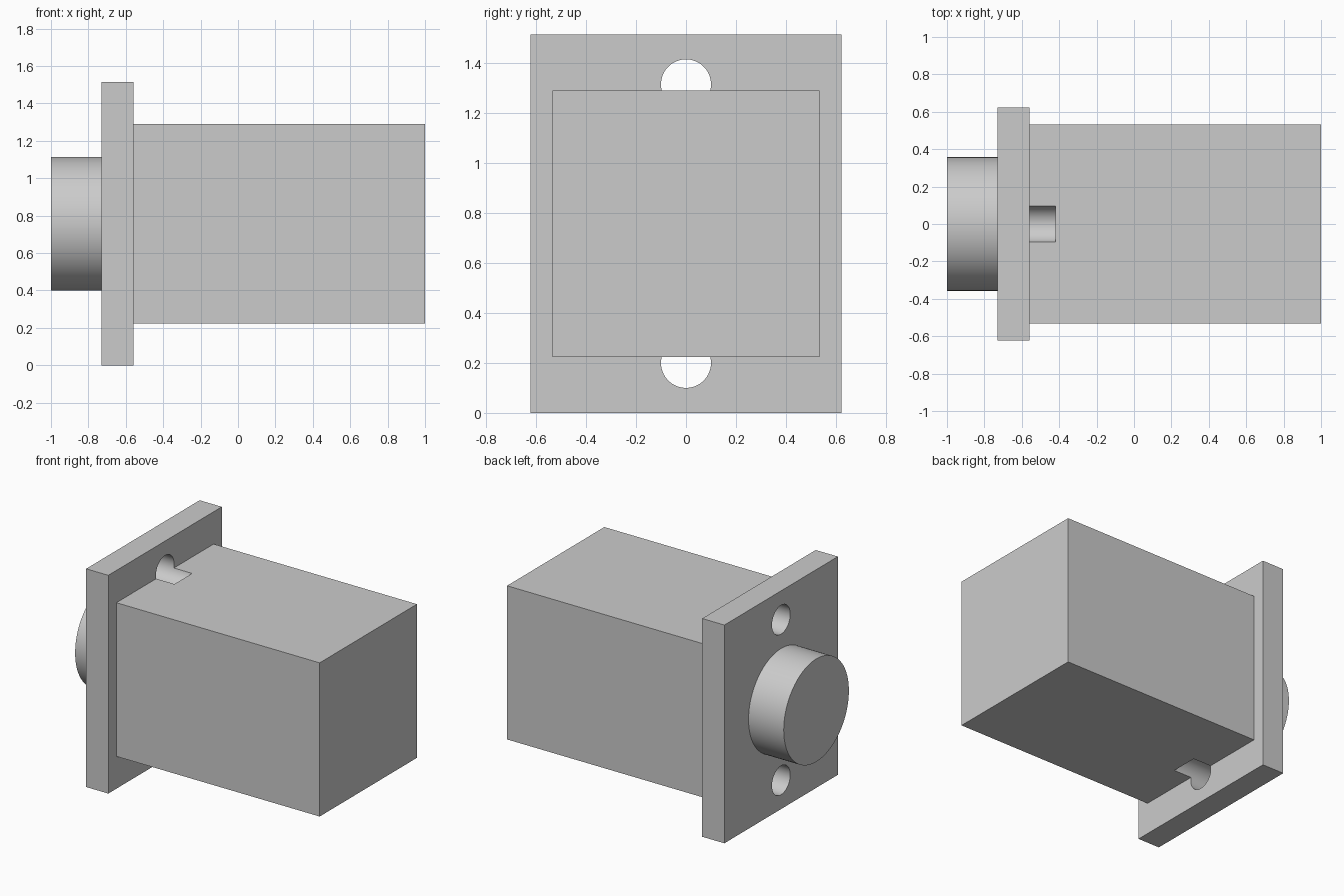
import bpy
import math

if "Cube" in bpy.data.objects:
    bpy.data.objects.remove(bpy.data.objects["Cube"], do_unlink=True)

# Single grey finish
grey = bpy.data.materials.new("light_grey")
grey.use_nodes = True
color = (0.6, 0.6, 0.6, 1)
grey.diffuse_color = color
grey.node_tree.nodes["Principled BSDF"].inputs["Base Color"].default_value = color

MID_Z = 0.757
HOLE_OFFSET = 0.557


def finish(obj, name):
    obj.name = name
    obj.data.materials.append(grey)
    return obj


def box(name, x0, x1, half_y, half_z):
    bpy.ops.mesh.primitive_cube_add(size=1, location=((x0 + x1) / 2, 0, MID_Z))
    obj = bpy.context.object
    obj.scale = (x1 - x0, 2 * half_y, 2 * half_z)
    bpy.ops.object.transform_apply(location=False, rotation=False)
    return finish(obj, name)


def rod(name, x0, x1, radius, z):
    bpy.ops.mesh.primitive_cylinder_add(
        vertices=96, radius=radius, depth=x1 - x0,
        location=((x0 + x1) / 2, 0, z), rotation=(0, math.pi / 2, 0))
    return finish(bpy.context.object, name)


# Main block, mounting flange and round boss
body = box("body", -0.56, 1.0, 0.533, 0.533)
flange = box("flange", -0.73, -0.56, 0.622, MID_Z)
boss = rod("boss", -1.0, -0.73, 0.357, MID_Z)

# Bolt holes through the flange, running a little way into the body
for label, side in (("upper", 1), ("lower", -1)):
    cutter = rod(label + "_hole_cutter", -0.8, -0.42, 0.1, MID_Z + side * HOLE_OFFSET)
    cutter.hide_render = True
    cutter.hide_set(True)
    cutter.display_type = 'WIRE'
    for part in (body, flange):
        cut = part.modifiers.new(label + "_hole", 'BOOLEAN')
        cut.operation = 'DIFFERENCE'
        cut.solver = 'EXACT'
        cut.object = cutter

# Bake the cuts, then smooth only the curved walls
for part in (body, flange, boss):
    bpy.ops.object.select_all(action='DESELECT')
    part.select_set(True)
    bpy.context.view_layer.objects.active = part
    for modifier in list(part.modifiers):
        bpy.ops.object.modifier_apply(modifier=modifier.name)
    bpy.ops.object.shade_smooth_by_angle(angle=math.radians(30))

# The cutters are no longer needed
for obj in list(bpy.data.objects):
    if obj.name.endswith("_hole_cutter"):
        bpy.data.objects.remove(obj, do_unlink=True)
